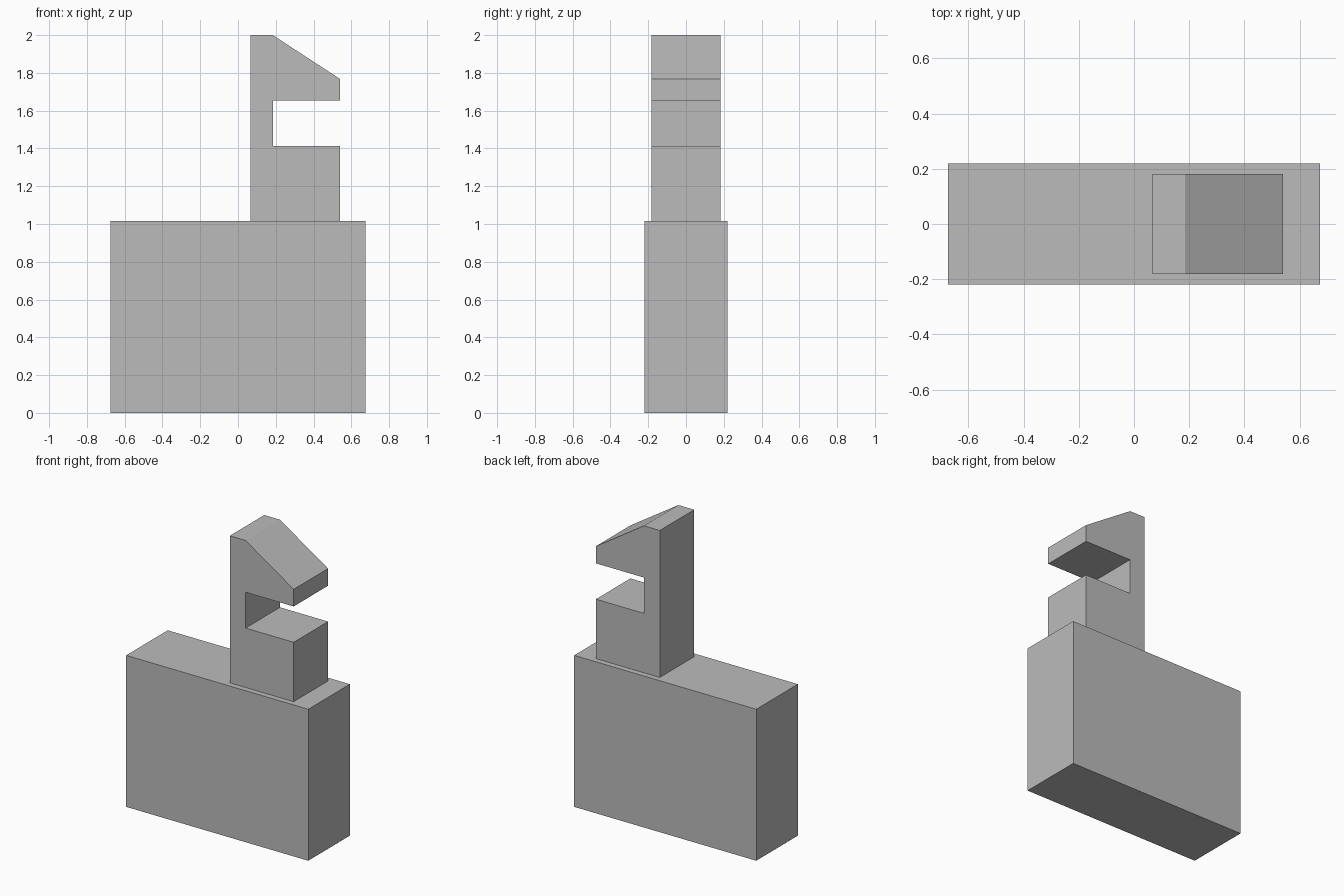
import bpy
import bmesh

cube = bpy.data.objects.get("Cube")
if cube:
    bpy.data.objects.remove(cube, do_unlink=True)

grey = bpy.data.materials.new("plain grey")
grey.use_nodes = True
colour = (0.5, 0.5, 0.5, 1)
grey.diffuse_color = colour
grey.node_tree.nodes["Principled BSDF"].inputs["Base Color"].default_value = colour


def extrude_profile(name, profile, half_depth):
    """Extrude an x-z outline evenly along y."""
    bm = bmesh.new()
    face = bm.faces.new([bm.verts.new((x, -half_depth, z)) for x, z in profile])
    result = bmesh.ops.extrude_face_region(bm, geom=[face])
    moved = [v for v in result["geom"] if isinstance(v, bmesh.types.BMVert)]
    bmesh.ops.translate(bm, verts=moved, vec=(0, 2 * half_depth, 0))
    bmesh.ops.recalc_face_normals(bm, faces=bm.faces)
    mesh = bpy.data.meshes.new(name)
    bm.to_mesh(mesh)
    bm.free()
    mesh.materials.append(grey)
    obj = bpy.data.objects.new(name, mesh)
    bpy.context.collection.objects.link(obj)
    return obj


base_x, base_top = 0.675, 1.015
back, inner, tip = 0.067, 0.184, 0.54
notch_low, notch_high, cap_low, cap_top = 1.413, 1.653, 1.768, 2.0

# Wide base block
extrude_profile("base_block", [(-base_x, 0), (base_x, 0),
                               (base_x, base_top), (-base_x, base_top)], 0.22)

# Tower with a notch open on one side
extrude_profile("notched_tower", [(back, base_top), (tip, base_top),
                                  (tip, notch_low), (inner, notch_low),
                                  (inner, notch_high), (tip, notch_high),
                                  (tip, cap_low), (back, cap_low)], 0.182)

# Sloping cap on the tower
extrude_profile("sloped_cap", [(back, cap_low), (tip, cap_low),
                               (inner, cap_top), (back, cap_top)], 0.182)
